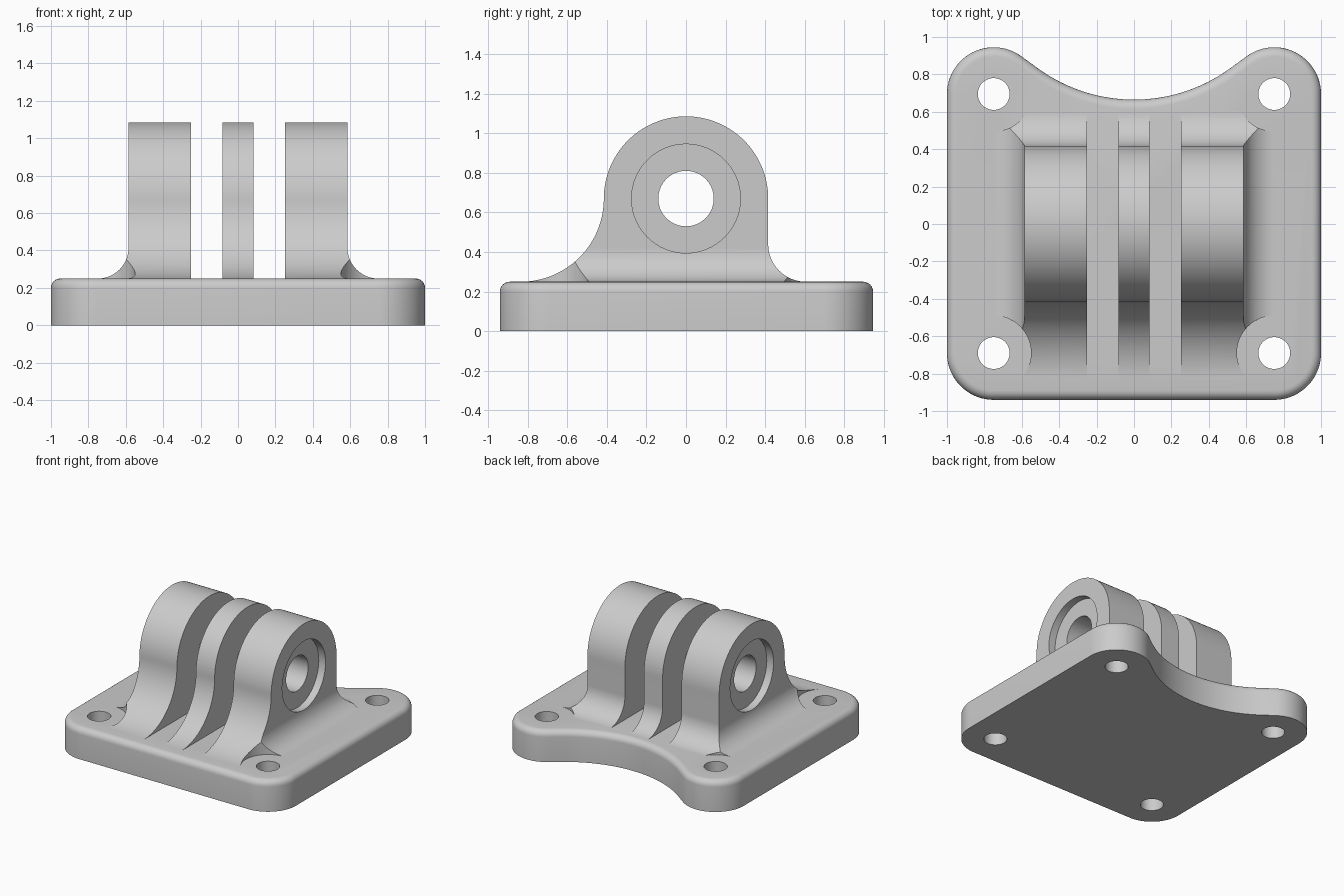
import bpy, bmesh
from math import cos, sin, radians

if "Cube" in bpy.data.objects:
    bpy.data.objects.remove(bpy.data.objects["Cube"])

grey = bpy.data.materials.new("light grey")
grey.use_nodes = True
colour = (0.6, 0.6, 0.6, 1)
grey.diffuse_color = colour
grey.node_tree.nodes["Principled BSDF"].inputs["Base Color"].default_value = colour


def arc(cx, cy, r, start, end, n=24):
    angles = [radians(start + (end - start) * i / n) for i in range(n + 1)]
    return [(cx + r * cos(a), cy + r * sin(a)) for a in angles]


def circle(cx, cy, r):
    return arc(cx, cy, r, 0, 360, 64)[:-1]


def prism(name, points, axis, lo, hi, top_bevel=0):
    """Extrude a 2D outline along an axis, optionally rounding the top rim."""
    place = {"x": lambda u, v, h: (h, u, v),
             "y": lambda u, v, h: (u, h, v),
             "z": lambda u, v, h: (u, v, h)}[axis]
    bm = bmesh.new()
    low = [bm.verts.new(place(u, v, lo)) for u, v in points]
    high = [bm.verts.new(place(u, v, hi)) for u, v in points]
    bm.faces.new(low)
    top = bm.faces.new(high)
    n = len(points)
    for i in range(n):
        j = (i + 1) % n
        bm.faces.new((low[i], low[j], high[j], high[i]))
    bmesh.ops.recalc_face_normals(bm, faces=bm.faces)
    if top_bevel:
        bmesh.ops.bevel(bm, geom=list(top.edges), offset=top_bevel, segments=6,
                        profile=0.5, affect="EDGES")
    mesh = bpy.data.meshes.new(name)
    bm.to_mesh(mesh)
    bm.free()
    mesh.materials.append(grey)
    obj = bpy.data.objects.new(name, mesh)
    bpy.context.collection.objects.link(obj)
    return obj


def select(obj):
    bpy.ops.object.select_all(action="DESELECT")
    obj.select_set(True)
    bpy.context.view_layer.objects.active = obj


def boolean(obj, cutter, operation="DIFFERENCE"):
    select(obj)
    mod = obj.modifiers.new("cut", "BOOLEAN")
    mod.operation, mod.solver, mod.object = operation, "EXACT", cutter
    bpy.ops.object.modifier_apply(modifier=mod.name)
    bpy.data.objects.remove(cutter)


holes = [(x, y) for x in (-0.75, 0.75) for y in (-0.69, 0.695)]

# Base plate: rounded corners, scooped back edge, rounded top rim
outline = (arc(-0.75, -0.69, 0.25, 180, 270) + arc(0.75, -0.69, 0.25, 270, 360)
           + arc(0.75, 0.695, 0.25, 0, 126)
           + arc(0, 1.538, 0.873, 306, 234, 40)
           + arc(-0.75, 0.695, 0.25, 54, 180))
plate = prism("base_plate", outline, "z", 0, 0.25, 0.05)
for x, y in holes:
    boolean(plate, prism("screw_hole", circle(x, y, 0.085), "z", -0.1, 0.4))

# Hinge lugs: side profile crossed with a front profile flared at the foot
side = (arc(0, 0.67, 0.415, 180, 0, 64) + [(0.415, 0.44)]
        + arc(0.605, 0.44, 0.19, 180, 270)[1:] + [(0.605, 0.2), (-0.835, 0.2)]
        + arc(-0.835, 0.67, 0.42, 270, 360, 32)[:-1])
lugs = prism("hinge_lugs", side, "x", -0.9, 0.9)
flare = [(0.75, 0.1)] + arc(0.75, 0.415, 0.165, 270, 180) + [(0.585, 1.3)]
front = flare + [(-x, z) for x, z in reversed(flare)]
boolean(lugs, prism("front_profile", front, "y", -1.2, 1.2), "INTERSECT")

# Flat clearance around each screw hole
for x, y in holes:
    boolean(lugs, prism("spotface", circle(x, y, 0.2), "z", 0.1, 1))

# Slots between the lugs, and counterbores on the outer faces
for s in (-1, 1):
    a, b = sorted((s * 0.083, s * 0.252))
    slot = [(a, 0.24), (b, 0.24), (b, 1.3), (a, 1.3)]
    boolean(lugs, prism("slot", slot, "y", -1.2, 1.2))
    a, b = sorted((s * 0.525, s * 0.8))
    boolean(lugs, prism("counterbore", circle(0, 0.67, 0.275), "x", a, b))

# Pin hole through all lugs
boolean(lugs, prism("pin_hole", circle(0, 0.67, 0.14), "x", -1.2, 1.2))

for obj in (plate, lugs):
    select(obj)
    bpy.ops.object.shade_smooth_by_angle(angle=radians(25))
